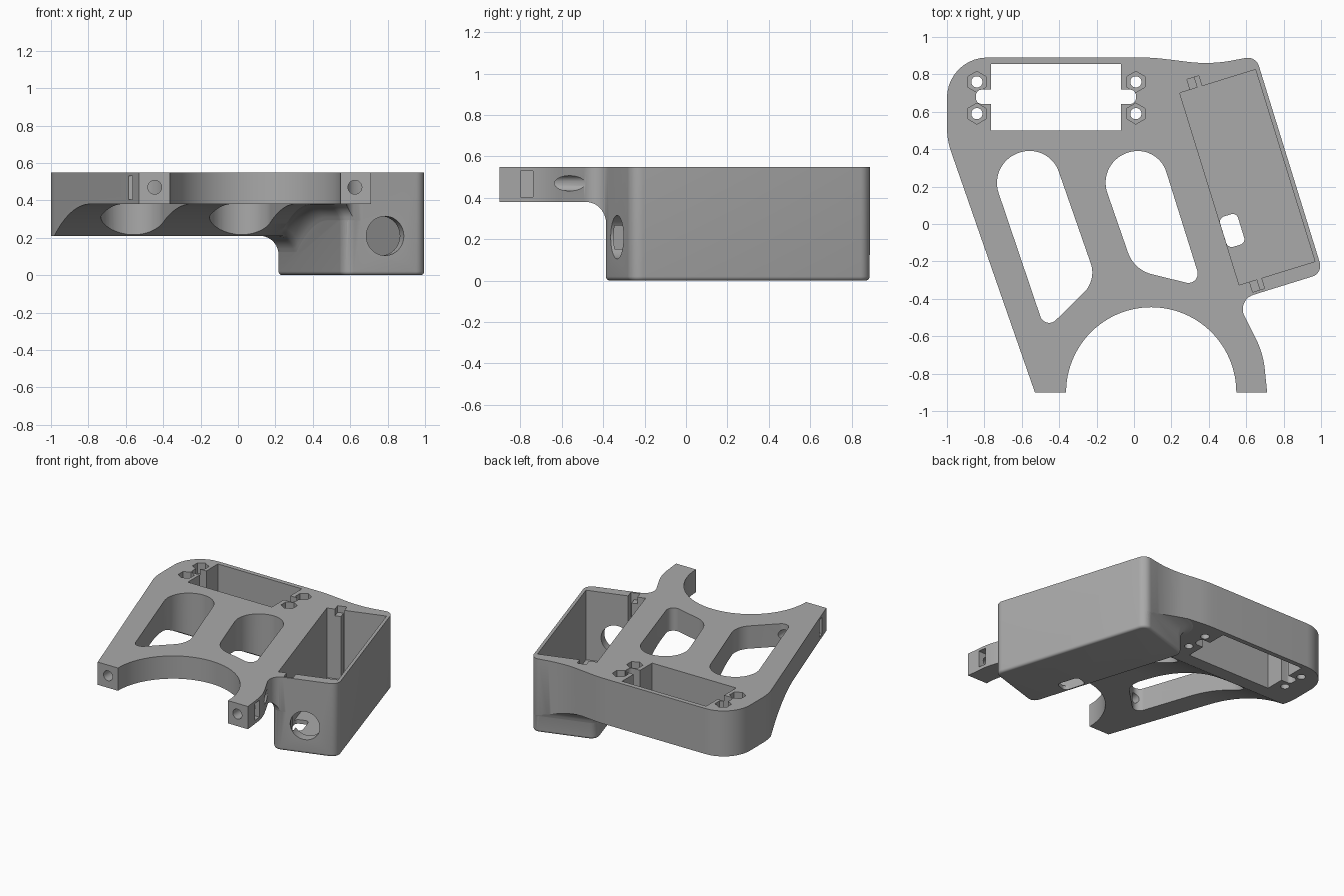
import bpy, bmesh, math
from mathutils import Vector

cube = bpy.data.objects.get("Cube")
if cube:
    bpy.data.objects.remove(cube, do_unlink=True)

TOP, OVER = 0.55, 0.7
TILT = math.radians(17.2)
U = Vector((math.cos(TILT), math.sin(TILT)))
V = Vector((-math.sin(TILT), math.cos(TILT)))
TRAY = Vector((0.606, 0.25))


def rounded(corners, steps=10, split=1):
    """Outline with every (x, y, radius) corner filleted."""
    out, n = [], len(corners)
    for i, (x, y, r) in enumerate(corners):
        p = Vector((x, y))
        a = Vector(corners[i - 1][:2]) - p
        b = Vector(corners[(i + 1) % n][:2]) - p
        if r <= 0:
            out.append([p])
            continue
        half = a.angle(b) / 2
        t = min(r / math.tan(half), 0.49 * a.length, 0.49 * b.length)
        r = t * math.tan(half)
        a.normalize()
        b.normalize()
        c = p + (a + b).normalized() * (r / math.sin(half))
        s, e = p + a * t - c, p + b * t - c
        a0 = math.atan2(s.y, s.x)
        da = (math.atan2(e.y, e.x) - a0 + math.pi) % math.tau - math.pi
        out.append([c + r * Vector((math.cos(a0 + da * k / steps),
                                    math.sin(a0 + da * k / steps)))
                    for k in range(steps + 1)])
    pts = []
    for i, arc in enumerate(out):
        nxt = out[(i + 1) % n][0]
        pts += arc + [arc[-1].lerp(nxt, k / split) for k in range(1, split)]
    return pts


def tilted_rect(hw, hl, r, c=TRAY, split=1):
    corners = [c + U * hw * i + V * hl * j
               for i, j in ((-1, -1), (1, -1), (1, 1), (-1, 1))]
    return rounded([(p.x, p.y, r) for p in corners], 8, split)


def rect(x0, x1, y0, y1, r=0):
    return rounded([(x0, y0, r), (x1, y0, r), (x1, y1, r), (x0, y1, r)])


def circle(x, y, r, n):
    return [Vector((x + r * math.cos(math.tau * k / n + math.pi / 2),
                    y + r * math.sin(math.tau * k / n + math.pi / 2))) for k in range(n)]


def loft(name, rings):
    bm = bmesh.new()
    rows = [[bm.verts.new(p) for p in ring] for ring in rings]
    n = len(rows[0])
    for lo, hi in zip(rows, rows[1:]):
        for k in range(n):
            m = (k + 1) % n
            bm.faces.new((lo[k], lo[m], hi[m], hi[k]))
    bm.faces.new(rows[0])
    bm.faces.new(rows[-1])
    bmesh.ops.recalc_face_normals(bm, faces=bm.faces)
    mesh = bpy.data.meshes.new(name)
    bm.to_mesh(mesh)
    bm.free()
    ob = bpy.data.objects.new(name, mesh)
    bpy.context.collection.objects.link(ob)
    return ob


def level(pts, z):
    return [(p[0], p[1], z) for p in pts]


def prism(name, pts, z0=-0.1, z1=0.8):
    return loft(name, [level(pts, z0), level(pts, z1)])


def bore(name, start, end, r, n=32):
    start, end = Vector(start), Vector(end)
    q = (end - start).to_track_quat('Z', 'Y')
    ring = [q @ Vector((p.x, p.y, 0)) for p in circle(0, 0, r, n)]
    return loft(name, [[start + p for p in ring], [end + p for p in ring]])


def combine(target, tool, op='DIFFERENCE'):
    tool.hide_render = True
    mod = target.modifiers.new(tool.name, 'BOOLEAN')
    mod.operation, mod.solver, mod.object = op, 'EXACT', tool
    bpy.context.view_layer.objects.active = target
    bpy.ops.object.modifier_apply(modifier=mod.name)
    bpy.data.objects.remove(tool, do_unlink=True)


def underside(y):
    """Height of the plate's arched lower surface."""
    y = min(max(y, -0.15), 0.4)
    return 0.38 - (0.975 - math.sqrt(0.975 ** 2 - (y + 0.15) ** 2))


# Plate slab with arched underside
ys = [-1.1] + [-0.15 + 0.55 * k / 24 for k in range(25)] + [1.1]
side = [(y, underside(y)) for y in ys] + [(1.1, OVER), (-1.1, OVER)]
body = loft("bracket_body", [[(x, y, z) for y, z in side] for x in (-1.2, 1.2)])

# Flared fillet between the tray and the underside
R = 0.1
foot = tilted_rect(0.225, 0.6, 0.05, split=24)
rings = [level(foot, 0.05)]
for k in range(10):
    a = math.radians(9 * k)
    d = R * (1 - math.cos(a)) - (0.004 if k == 0 else 0)
    rings.append([(p.x, p.y, underside(p.y) - R + R * math.sin(a))
                  for p in tilted_rect(0.235 + d, 0.61 + d, 0.06 + d, split=24)])
last = tilted_rect(0.235 + R, 0.61 + R, 0.06 + R, split=24)
rings += [[(p.x, p.y, underside(p.y) + 0.01) for p in last], level(last, OVER - 0.03)]
combine(body, loft("flare", rings), 'UNION')

# Trim to the overall footprint with two legs and a round bay
arch = [(0.092 + 0.455 * math.cos(math.pi * k / 48),
         -0.9 + 0.455 * math.sin(math.pi * k / 48), 0) for k in range(49)]
outline = rounded([(-0.53, -0.9, 0), (-1, 0.45, 0.4), (-1, 0.89, 0.24), (0.1, 0.89, 1),
                   (0.41, 0.852, 1), (0.65, 0.898, 0.06), (1.0, -0.262, 0.06),
                   (0.548, -0.408, 0.08), (0.69, -0.69, 0.45), (0.712, -0.9, 0)] + arch)
combine(body, prism("footprint", outline), 'INTERSECT')

# Tray block with softened bottom edge
rings = []
for k in range(6):
    a = math.pi / 2 * k / 5
    d = 0.02 * (1 - math.sin(a))
    rings.append(level(tilted_rect(0.235 - d, 0.61 - d, 0.06 - d), 0.02 * (1 - math.cos(a))))
rings.append(level(tilted_rect(0.235, 0.61, 0.06), OVER + 0.02))
combine(body, loft("tray", rings), 'UNION')
combine(body, prism("top_trim", rect(-2, 2, -2, 2), TOP, 1))

# Tray cavity, end grooves and cable openings
combine(body, prism("cavity", tilted_rect(0.212, 0.537, 0), 0.03))
for s in (-1, 1):
    for name, u, w, z in (("groove", -0.1, 0.012, 0.03), ("notch", -0.132, 0.022, 0.5)):
        c = TRAY + U * u + V * s * 0.555
        combine(body, prism(name, tilted_rect(w, 0.04, 0, c), z))
combine(body, prism("floor_slot", tilted_rect(0.05, 0.085, 0.03, Vector((0.525, -0.035)))))
a, b = TRAY - V * 0.7, TRAY - V * 0.5
combine(body, bore("cable_hole", (a.x, a.y, 0.21), (b.x, b.y, 0.21), 0.105, 48))

# Lightening slots
slots = ([(-0.777, 0.323, 0.17), (-0.457, 0.437, 0.17), (-0.2, -0.3, 0.15), (-0.475, -0.57, 0.05)],
         [(-0.197, 0.323, 0.17), (0.123, 0.437, 0.17), (0.365, -0.335, 0.05), (0, -0.245, 0.18)])
for pts in slots:
    combine(body, prism("lightening_slot", rounded(pts, 16)))

# Motor opening with side notches, screw holes and nut pockets
combine(body, prism("motor_opening", rect(-0.765, -0.07, 0.5, 0.855)))
combine(body, prism("motor_notch", rect(-0.845, 0.01, 0.642, 0.718, 0.03)))
for x in (-0.84, 0.01):
    for y in (0.59, 0.76):
        combine(body, prism("screw_hole", circle(x, y, 0.03, 24)))
        combine(body, prism("nut_pocket", circle(x, y, 0.056, 6), TOP - 0.08))

# Leg screw bores and side nut slots
for x, x0, x1 in ((-0.445, -0.7, -0.39), (0.625, 0.57, 0.8)):
    combine(body, bore("leg_bore", (x, -1, 0.47), (x, -0.46, 0.47), 0.037))
    combine(body, prism("leg_nut_slot", rect(x0, x1, -0.8, -0.74), 0.405, 0.53))

# Finish
grey = bpy.data.materials.new("matte_grey")
grey.use_nodes = True
colour = (0.4, 0.4, 0.4, 1)
grey.diffuse_color = colour
grey.node_tree.nodes["Principled BSDF"].inputs["Base Color"].default_value = colour
body.data.materials.clear()
body.data.materials.append(grey)
for f in body.data.polygons:
    f.material_index = 0
bpy.ops.object.select_all(action='DESELECT')
body.select_set(True)
bpy.context.view_layer.objects.active = body
bpy.ops.object.shade_smooth_by_angle(angle=math.radians(30))
